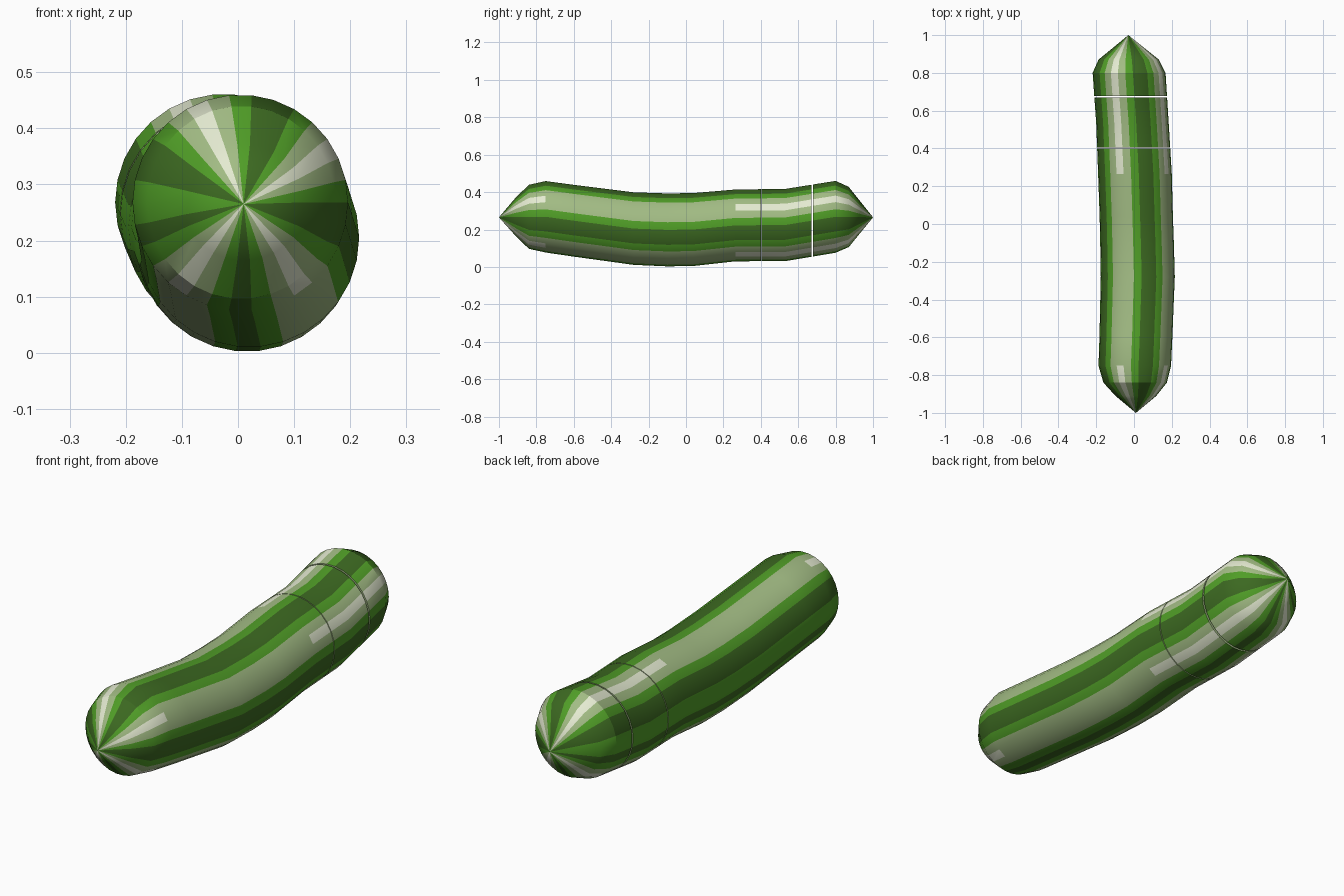
import bpy, bmesh
from math import sin, cos, pi

if "Cube" in bpy.data.objects:
    bpy.data.objects.remove(bpy.data.objects["Cube"])

# Long profile: y, centre x, centre z, half width, half height
PROFILE = [
    (-1.0, 0.01, 0.265, 0, 0),
    (-0.91, 0.01, 0.268, 0.108, 0.104),
    (-0.84, 0.006, 0.268, 0.168, 0.172),
    (-0.75, 0.004, 0.268, 0.192, 0.192),
    (-0.60, 0.010, 0.247, 0.193, 0.193),
    (-0.28, 0.020, 0.205, 0.196, 0.195),
    (-0.10, 0.016, 0.198, 0.195, 0.196),
    (0.04, 0.012, 0.200, 0.194, 0.196),
    (0.265, 0.005, 0.222, 0.195, 0.193),
    (0.53, -0.008, 0.224, 0.192, 0.194),
    (0.80, -0.026, 0.268, 0.193, 0.193),
    (0.87, -0.028, 0.267, 0.160, 0.162),
    (1.0, -0.03, 0.265, 0, 0),
]
# Skin pattern, one letter per 12 degree strip from +x upward
# g green, d dark, p pale, c pale strip that turns cream near the ends
PATTERN = "gpcpgddgpcpgddggdgpcpgdgpcpgdd"
N = len(PATTERN)
COLOURS = {
    "g": ("green", (0.08, 0.34, 0.02, 1)),
    "d": ("dark_green", (0.045, 0.14, 0.015, 1)),
    "p": ("pale_green", (0.36, 0.50, 0.23, 1)),
    "c": ("cream", (0.78, 0.83, 0.64, 1)),
}
KEYS = list(COLOURS)
MATS = []
for k in KEYS:
    m = bpy.data.materials.new(COLOURS[k][0])
    m.diffuse_color = COLOURS[k][1]
    m.use_nodes = True
    m.node_tree.nodes["Principled BSDF"].inputs["Base Color"].default_value = m.diffuse_color
    MATS.append(m)


def section(y):
    for a, b in zip(PROFILE, PROFILE[1:]):
        if a[0] <= y <= b[0]:
            t = (y - a[0]) / (b[0] - a[0])
            return tuple(p + (q - p) * t for p, q in zip(a, b))


def make_slice(name, y0, y1):
    ys = [y0] + [p[0] for p in PROFILE if y0 < p[0] < y1] + [y1]
    bm = bmesh.new()
    rings = []
    for y in ys:
        _, cx, cz, rx, rz = section(y)
        if rx == 0:
            rings.append([bm.verts.new((cx, y, cz))] * N)
        else:
            rings.append([bm.verts.new((cx + rx * cos(2 * pi * i / N), y,
                                        cz + rz * sin(2 * pi * i / N))) for i in range(N)])
    # Striped skin
    for j in range(len(ys) - 1):
        mid = (ys[j] + ys[j + 1]) / 2
        for i in range(N):
            k = (i + 1) % N
            corners = [rings[j][i], rings[j][k], rings[j + 1][k], rings[j + 1][i]]
            f = bm.faces.new(list(dict.fromkeys(corners)))
            c = PATTERN[i]
            if c == "c" and -0.75 < mid < 0.265:
                c = "p"
            f.material_index = KEYS.index(c)
    # Pale cut faces
    for ring in (rings[0], rings[-1]):
        if ring[0] is not ring[1]:
            bm.faces.new(ring).material_index = KEYS.index("p")
    bmesh.ops.recalc_face_normals(bm, faces=bm.faces)
    me = bpy.data.meshes.new(name)
    bm.to_mesh(me)
    bm.free()
    for m in MATS:
        me.materials.append(m)
    ob = bpy.data.objects.new(name, me)
    bpy.context.collection.objects.link(ob)
    bpy.ops.object.select_all(action="DESELECT")
    ob.select_set(True)
    bpy.context.view_layer.objects.active = ob
    bpy.ops.object.shade_smooth_by_angle(angle=0.5)


# Cucumber body with two thin knife cuts
make_slice("cucumber_body", -1.0, 0.401)
make_slice("cucumber_slice", 0.405, 0.67)
make_slice("cucumber_end", 0.678, 1.0)
